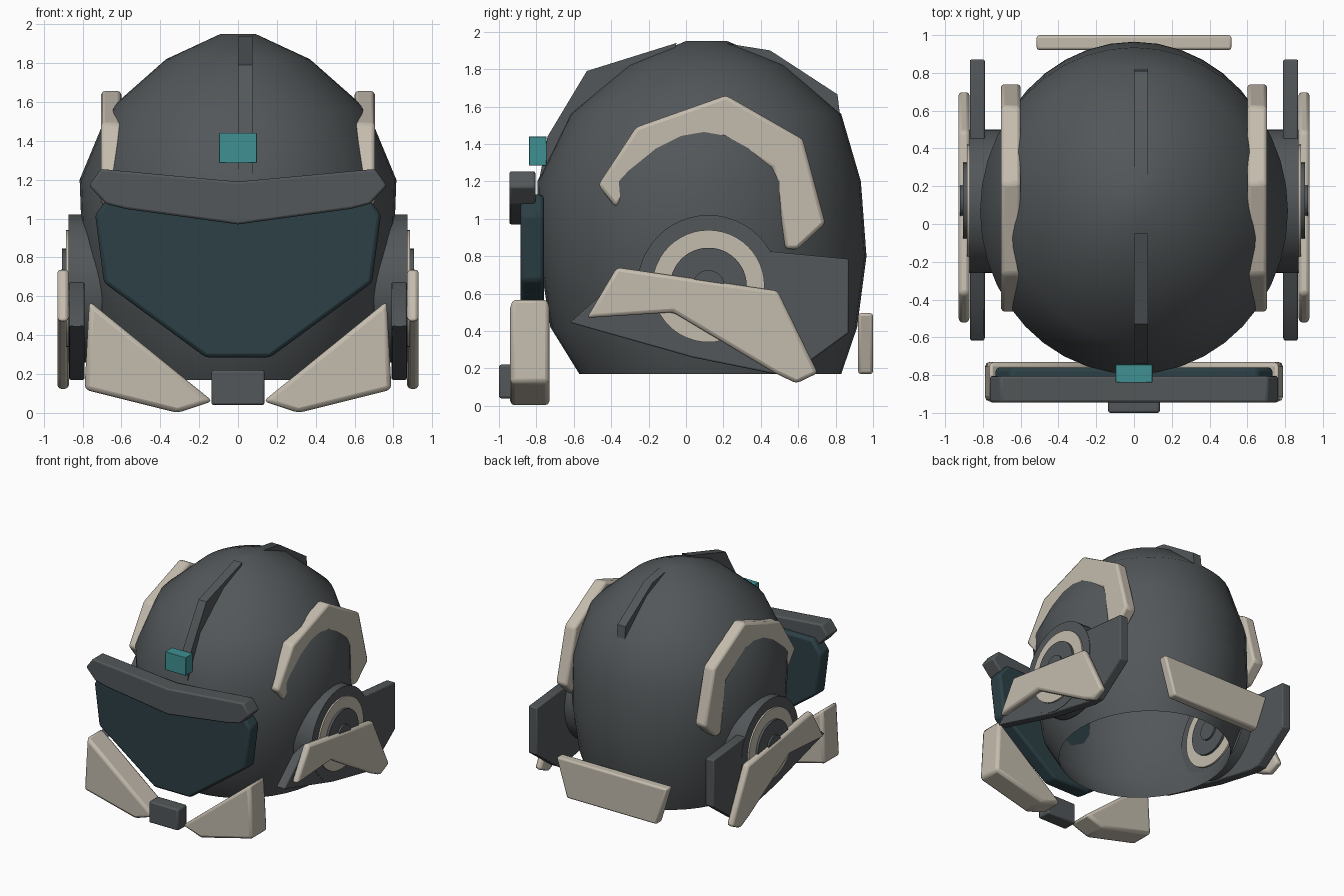
import bpy, bmesh, math
from mathutils import Vector, Matrix

if "Cube" in bpy.data.objects:
    bpy.data.objects.remove(bpy.data.objects["Cube"])


def material(name, rgb):
    m = bpy.data.materials.new(name)
    m.diffuse_color = (*rgb, 1)
    m.use_nodes = True
    m.node_tree.nodes["Principled BSDF"].inputs["Base Color"].default_value = m.diffuse_color
    return m


DARK = material("dark_grey", (0.085, 0.095, 0.1))
CREAM = material("cream", (0.55, 0.5, 0.42))
GLASS = material("visor_glass", (0.025, 0.05, 0.06))
TEAL = material("teal", (0.05, 0.28, 0.29))


def finish(name, bm, mat, bevel=0, mirror=False, smooth=30, closed=True):
    if closed:
        bmesh.ops.recalc_face_normals(bm, faces=bm.faces)
    me = bpy.data.meshes.new(name)
    bm.to_mesh(me)
    bm.free()
    ob = bpy.data.objects.new(name, me)
    bpy.context.collection.objects.link(ob)
    me.materials.append(mat)
    if mirror:
        ob.modifiers.new("mirror", 'MIRROR')
    if bevel:
        b = ob.modifiers.new("bevel", 'BEVEL')
        b.width, b.segments = bevel, 2
        b.limit_method, b.angle_limit = 'ANGLE', math.radians(30)
    bpy.ops.object.select_all(action='DESELECT')
    bpy.context.view_layer.objects.active = ob
    ob.select_set(True)
    bpy.ops.object.shade_smooth_by_angle(angle=math.radians(smooth))
    return ob


def prism(name, pts, axis, lo, hi, mat, bevel=0.015, mirror=False):
    """Extrude a 2D profile along x (pts are y,z) or along y (pts are x,z)."""
    bm = bmesh.new()
    place = (lambda p: (lo, *p)) if axis == 'X' else (lambda p: (p[0], lo, p[1]))
    f = bm.faces.new([bm.verts.new(place(p)) for p in pts])
    ext = bmesh.ops.extrude_face_region(bm, geom=[f], use_keep_orig=True)
    move = Vector((hi - lo, 0, 0) if axis == 'X' else (0, hi - lo, 0))
    bmesh.ops.translate(bm, vec=move,
                        verts=[g for g in ext["geom"] if isinstance(g, bmesh.types.BMVert)])
    return finish(name, bm, mat, bevel, mirror)


def both(half):
    """Complete a right-half outline (top to bottom) with its mirror image."""
    return half + [(-x, z) for x, z in reversed(half) if x > 0]


def disc(name, r, x0, x1, mat):
    bm = bmesh.new()
    turn = Matrix.Translation(((x0 + x1) / 2, 0.12, 0.64)) @ Matrix.Rotation(math.pi / 2, 4, 'Y')
    bmesh.ops.create_cone(bm, cap_ends=True, segments=48, radius1=r, radius2=r,
                          depth=x1 - x0, matrix=turn)
    return finish(name, bm, mat, mirror=True)


# Helmet shell: open below, stacked ellipses (z, x radius, y radius, y centre)
RINGS = [(0.17, 0.65, 0.70, 0.13), (0.42, 0.745, 0.82, 0.095), (0.8, 0.80, 0.875, 0.09),
         (1.2, 0.815, 0.865, 0.07), (1.56, 0.665, 0.725, 0.105),
         (1.82, 0.37, 0.42, 0.11), (1.95, 0.09, 0.11, 0.11)]
N = 40
bm = bmesh.new()
loops = [[bm.verts.new((rx * math.cos(2 * math.pi * i / N), cy + ry * math.sin(2 * math.pi * i / N), z))
          for i in range(N)] for z, rx, ry, cy in RINGS]
for a, b in zip(loops, loops[1:]):
    for i in range(N):
        j = (i + 1) % N
        bm.faces.new((a[i], a[j], b[j], b[i]))
bm.faces.new(loops[-1])
finish("helmet_shell", bm, DARK, smooth=60, closed=False)

# Visor, brow and the small sensor above it
prism("visor", both([(0.65, 1.13), (0.735, 1.02), (0.69, 0.67), (0.165, 0.285)]),
      'Y', -0.885, -0.76, GLASS, 0.02)
prism("brow", both([(0, 1.19), (0.705, 1.255), (0.767, 1.17), (0.68, 1.075), (0.58, 1.05), (0, 0.97)]),
      'Y', -0.945, -0.805, DARK, 0.012)
prism("sensor", both([(0.097, 1.44), (0.097, 1.285)]), 'Y', -0.84, -0.745, TEAL, 0.004)

# Front jaw guards and chin block
prism("jaw_guard", [(0.765, 0.575), (0.79, 0.12), (0.31, 0.0), (0.13, 0.06)],
      'Y', -0.94, -0.73, CREAM, 0.025, True)
prism("chin_block", both([(0.137, 0.22), (0.137, 0.04)]), 'Y', -1.0, -0.88, DARK, 0.012)

# Crest fins
prism("front_fin", [(-0.785, 1.21), (-0.74, 1.44), (-0.53, 1.79), (-0.05, 1.94),
                    (-0.1, 1.8), (-0.5, 1.55), (-0.7, 1.21)], 'X', 0, 0.075, DARK, 0)
prism("rear_fin", [(0.2, 1.94), (0.45, 1.9), (0.81, 1.665), (0.825, 1.54),
                   (0.7, 1.55), (0.3, 1.8)], 'X', 0, 0.075, DARK, 0)

# Side arches, half sunk in the shell
prism("side_arch", [(-0.47, 1.18), (-0.267, 1.49), (0.215, 1.66), (0.625, 1.425), (0.745, 0.975),
                    (0.595, 0.835), (0.53, 0.84), (0.46, 1.27), (0.2, 1.43), (-0.15, 1.33),
                    (-0.375, 1.06)], 'X', 0.6, 0.705, CREAM, 0.02, True)

# Ear pods: nested discs
disc("ear_base", 0.38, 0.70, 0.872, DARK)
disc("ear_ring", 0.30, 0.685, 0.885, CREAM)
disc("ear_cap", 0.205, 0.665, 0.905, DARK)
disc("ear_hub", 0.085, 0.65, 0.92, DARK)

# Side plates and blades
prism("side_plate", [(-0.62, 0.445), (-0.4, 0.64), (0.45, 0.825), (0.87, 0.785), (0.87, 0.39),
                     (0.57, 0.17), (0.475, 0.17), (0.03, 0.26)], 'X', 0.79, 0.869, DARK, 0.008, True)
prism("side_blade", [(-0.37, 0.74), (0.49, 0.615), (0.705, 0.175), (0.59, 0.12), (0.475, 0.175),
                     (-0.07, 0.5), (-0.53, 0.47)], 'X', 0.87, 0.93, CREAM, 0.02, True)

# Neck plate at the back
prism("neck_plate", both([(0.52, 0.495), (0.42, 0.17)]), 'Y', 0.92, 1.0, CREAM, 0.015)
